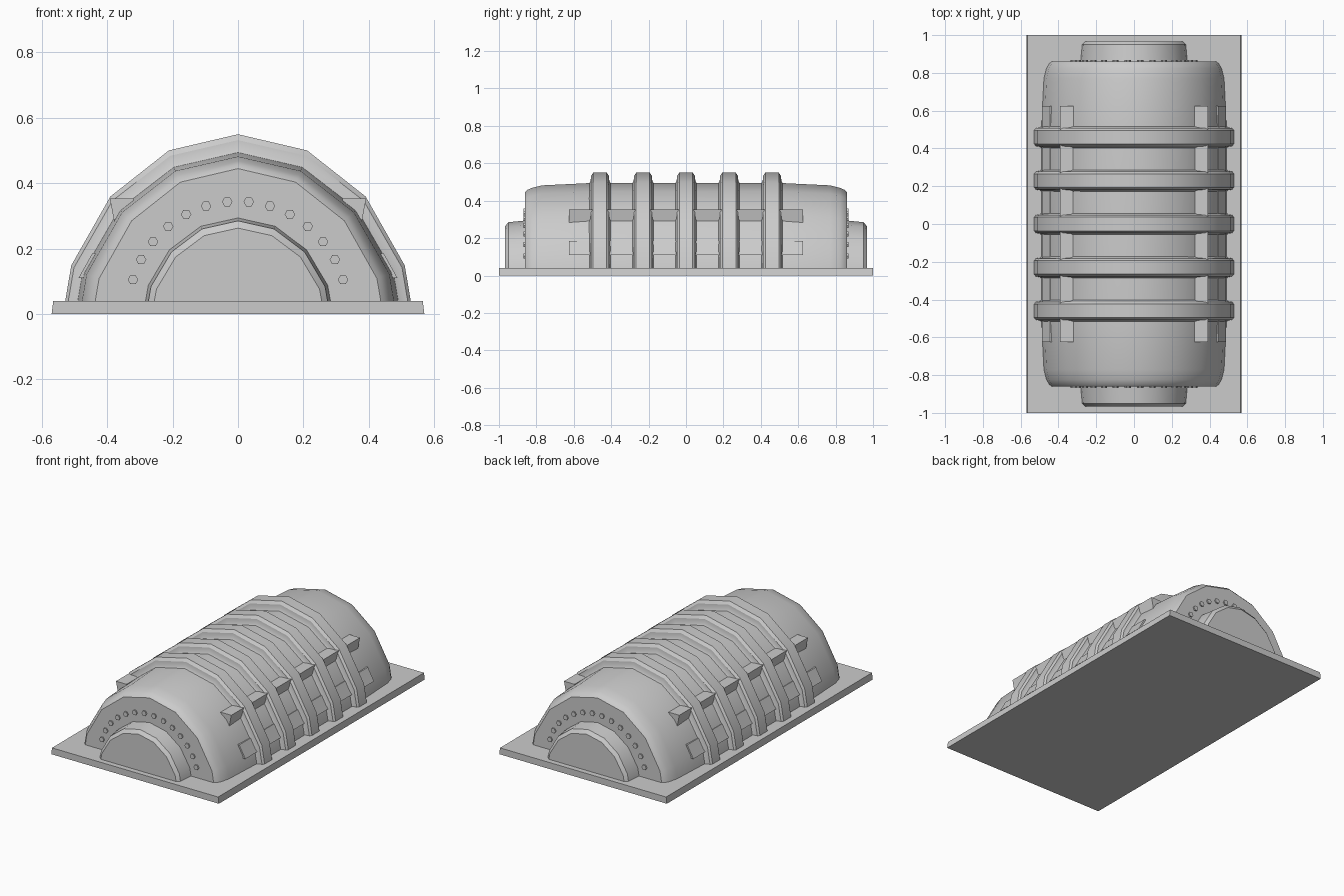
import bpy, bmesh, math

if "Cube" in bpy.data.objects:
    bpy.data.objects.remove(bpy.data.objects["Cube"])

FLOOR = 0.03


def arch(xs, zs, cz):
    """Upper part of a 16-sided ellipse, clipped at FLOOR."""
    full = [(xs * math.sin(math.radians(a)), cz + zs * math.cos(math.radians(a)))
            for a in (-90, -67.5, -45, -22.5, 0, 22.5, 45, 67.5, 90)]
    (x0, z0), (x1, z1) = full[0], full[1]
    t = (FLOOR - z0) / (z1 - z0)
    x = x0 + (x1 - x0) * t
    return [(x, FLOOR)] + full[1:-1] + [(-x, FLOOR)]


def loft(name, sections, smooth=True):
    """Skin a list of (y, [(x, z), ...]) sections into a closed solid."""
    bm = bmesh.new()
    rings = [[bm.verts.new((x, y, z)) for x, z in pts] for y, pts in sections]
    n = len(rings[0])
    for a, b in zip(rings, rings[1:]):
        for i in range(n):
            j = (i + 1) % n
            bm.faces.new((a[i], a[j], b[j], b[i]))
    bm.faces.new(rings[0])
    bm.faces.new(rings[-1])
    bmesh.ops.recalc_face_normals(bm, faces=bm.faces)
    me = bpy.data.meshes.new(name)
    bm.to_mesh(me)
    bm.free()
    ob = bpy.data.objects.new(name, me)
    bpy.context.collection.objects.link(ob)
    if smooth:
        bpy.ops.object.select_all(action='DESELECT')
        ob.select_set(True)
        bpy.context.view_layer.objects.active = ob
        bpy.ops.object.shade_smooth_by_angle(angle=math.radians(30))
    return ob


# Base plate, slightly tapered
plate = [(-0.57, 0), (0.57, 0), (0.565, 0.04), (-0.565, 0.04)]
loft("base_plate", [(-1, plate), (1, plate)], False)

# Main vaulted body with rounded ends
half = [(0.86, 0.46, 0.545), (0.848, 0.473, 0.558), (0.825, 0.487, 0.568),
        (0.77, 0.501, 0.582), (0.5, 0.515, 0.595)]
rows = [(-y, a, b) for y, a, b in half] + half[::-1]
loft("vault_body", [(y, arch(a, b, -0.1)) for y, a, b in rows])

# Five raised ribs with chamfered edges
for i in range(-2, 3):
    rib = [(-0.06, 0.51, 0.59), (-0.05, 0.525, 0.605), (-0.048, 0.543, 0.632),
           (-0.036, 0.552, 0.65)]
    rib += [(-y, a, b) for y, a, b in rib[::-1]]
    loft(f"rib_{i + 3}", [(i * 0.23 + y, arch(a, b, -0.1)) for y, a, b in rib])

for s, side in ((-1, "front"), (1, "back")):
    # Stepped end door
    door = [(0.8, 0.303, 0.34), (0.95, 0.288, 0.325), (0.967, 0.27, 0.303)]
    loft(f"{side}_door", [(s * y, arch(a, b, -0.04)) for y, a, b in door])

    # Arc of hexagonal bolts around the door
    for k in range(14):
        a = math.radians(16.5 + k * 147 / 13)
        cx, cz = 0.335 * math.cos(a), 0.01 + 0.335 * math.sin(a)
        hexa = [(cx + 0.016 * math.cos(t * math.pi / 3),
                 cz + 0.016 * math.sin(t * math.pi / 3)) for t in range(6)]
        loft(f"{side}_bolt_{k + 1}", [(s * 0.85, hexa), (s * 0.868, hexa)], False)

# Long side strips along both flanks
strips = {"upper_strip": [(0.378, 0.28), (0.392, 0.353), (0.32, 0.353), (0.32, 0.28)],
          "lower_strip": [(0.446, 0.185), (0.488, 0.11), (0.44, 0.11), (0.42, 0.185)]}
for s, side in ((-1, "left"), (1, "right")):
    for name, pts in strips.items():
        prof = [(s * x, z) for x, z in pts]
        loft(f"{side}_{name}", [(-0.625, prof), (0.625, prof)], False)
